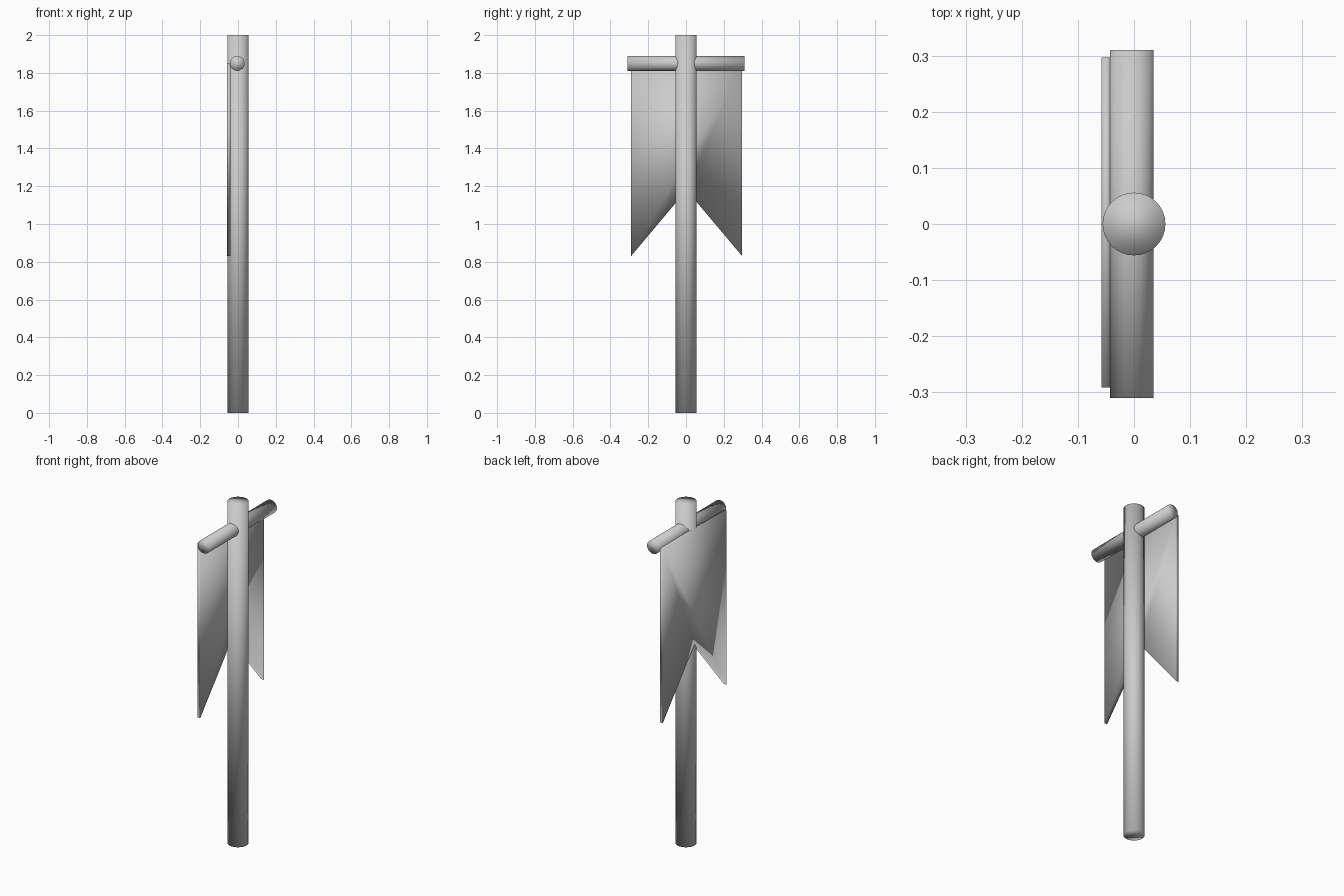
import bpy
import bmesh
from math import pi

cube = bpy.data.objects.get("Cube")
if cube:
    bpy.data.objects.remove(cube, do_unlink=True)

# One plain grey for every part
grey = bpy.data.materials.new("plain grey")
grey.use_nodes = True
colour = (0.6, 0.6, 0.6, 1)
grey.diffuse_color = colour
grey.node_tree.nodes["Principled BSDF"].inputs["Base Color"].default_value = colour


def finish(obj, name):
    obj.name = name
    obj.data.materials.append(grey)
    # Caps and edges share softened normals
    for face in obj.data.polygons:
        face.use_smooth = True


def rod(name, radius, length, location, rotation=(0, 0, 0)):
    bpy.ops.mesh.primitive_cylinder_add(
        vertices=32, radius=radius, depth=length,
        location=location, rotation=rotation)
    finish(bpy.context.object, name)


# Upright pole and the crossbar through it
rod("pole", 0.056, 2, (0, 0, 1))
rod("crossbar", 0.039, 0.62, (-0.004, 0, 1.85), (pi / 2, 0, 0))

# Swallowtail banner hanging on the pole's right side
half, top, tip, notch = 0.294, 1.85, 0.83, 1.18
outline = [(-half, top), (-half, tip), (0, notch), (half, tip), (half, top)]
bm = bmesh.new()
sheet = bm.faces.new([bm.verts.new((-0.058, y + 0.003, z)) for y, z in outline])
extruded = bmesh.ops.extrude_face_region(bm, geom=[sheet], use_keep_orig=True)
moved = [v for v in extruded["geom"] if isinstance(v, bmesh.types.BMVert)]
bmesh.ops.translate(bm, verts=moved, vec=(0.017, 0, 0))
bmesh.ops.recalc_face_normals(bm, faces=bm.faces)
mesh = bpy.data.meshes.new("banner")
bm.to_mesh(mesh)
bm.free()
banner = bpy.data.objects.new("banner", mesh)
bpy.context.collection.objects.link(banner)
finish(banner, "banner")
